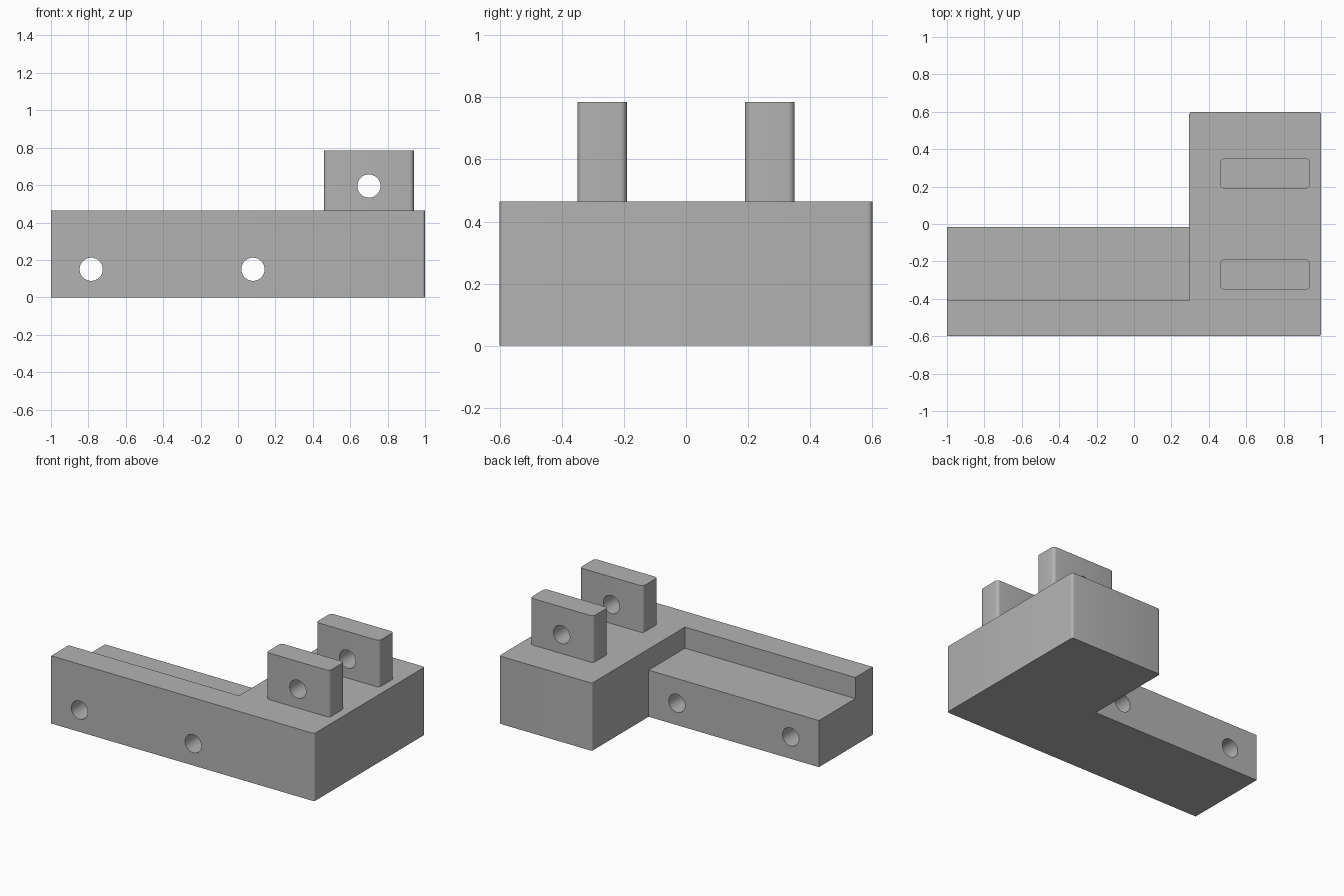
import bpy
import bmesh
from math import radians
from mathutils import Matrix, Vector

cube = bpy.data.objects.get("Cube")
if cube:
    bpy.data.objects.remove(cube, do_unlink=True)

grey = bpy.data.materials.new("plain_grey")
grey.use_nodes = True
colour = (0.45, 0.45, 0.45, 1)
grey.diffuse_color = colour
grey.node_tree.nodes["Principled BSDF"].inputs["Base Color"].default_value = colour


def add_object(name, bm):
    bmesh.ops.recalc_face_normals(bm, faces=bm.faces)
    mesh = bpy.data.meshes.new(name)
    bm.to_mesh(mesh)
    bm.free()
    mesh.materials.append(grey)
    obj = bpy.data.objects.new(name, mesh)
    bpy.context.collection.objects.link(obj)
    return obj


def prism(name, outline, z0, z1, radius=0, rounded=()):
    """Extrude an outline upwards and round the chosen upright corners."""
    bm = bmesh.new()
    base = [bm.verts.new((x, y, z0)) for x, y in outline]
    face = bm.faces.new(base)
    geom = bmesh.ops.extrude_face_region(bm, geom=[face])["geom"]
    top = [v for v in geom if isinstance(v, bmesh.types.BMVert)]
    bmesh.ops.translate(bm, verts=top, vec=(0, 0, z1 - z0))
    corners = [Vector(outline[i]) for i in rounded]
    edges = [e for e in bm.edges
             if (e.verts[0].co - e.verts[1].co).xy.length < 1e-5
             and any((e.verts[0].co.xy - c).length < 1e-4 for c in corners)]
    if edges:
        bmesh.ops.bevel(bm, geom=edges, offset=radius, segments=5,
                        profile=0.5, affect='EDGES')
    return add_object(name, bm)


def rectangle(x0, x1, y0, y1):
    return [(x0, y0), (x1, y0), (x1, y1), (x0, y1)]


def drill(name, x, z):
    bm = bmesh.new()
    matrix = Matrix.Translation((x, 0, z)) @ Matrix.Rotation(radians(90), 4, 'X')
    bmesh.ops.create_cone(bm, cap_ends=True, segments=48, radius1=0.062,
                          radius2=0.062, depth=2, matrix=matrix)
    return add_object(name, bm)


def cut(target, cutter):
    cutter.hide_render = True
    mod = target.modifiers.new("cut", 'BOOLEAN')
    mod.operation = 'DIFFERENCE'
    mod.solver = 'EXACT'
    mod.object = cutter
    bpy.context.view_layer.objects.active = target
    bpy.ops.object.modifier_apply(modifier=mod.name)
    bpy.data.objects.remove(cutter, do_unlink=True)


# L-shaped body: wide block at one end, arm along the front
BODY_TOP = 0.465
outline = [(-1, -0.6), (1, -0.6), (1, 0.6), (0.295, 0.6), (0.295, -0.015), (-1, -0.015)]
body = prism("body", outline, 0, BODY_TOP, 0.015, rounded=(1, 2, 3))

# Lowered ledge along the back of the arm, and two bolt holes
cut(body, prism("ledge_cutter", rectangle(-1.2, 0.295, -0.41, 0.2), 0.32, 0.8))
for x in (-0.785, 0.08):
    cut(body, drill("bolt_cutter", x, 0.15))

# Pair of upright lugs with a shared pin hole
parts = [body]
for name, y in (("front_lug", -0.27), ("back_lug", 0.27)):
    lug = prism(name, rectangle(0.46, 0.94, y - 0.08, y + 0.08),
                BODY_TOP, 0.785, 0.022, rounded=range(4))
    cut(lug, drill("pin_cutter", 0.70, 0.595))
    parts.append(lug)

# Smooth the holes and rounded corners, keep the edges sharp
bpy.ops.object.select_all(action='DESELECT')
for obj in parts:
    obj.select_set(True)
bpy.context.view_layer.objects.active = body
bpy.ops.object.shade_smooth_by_angle(angle=radians(30))
